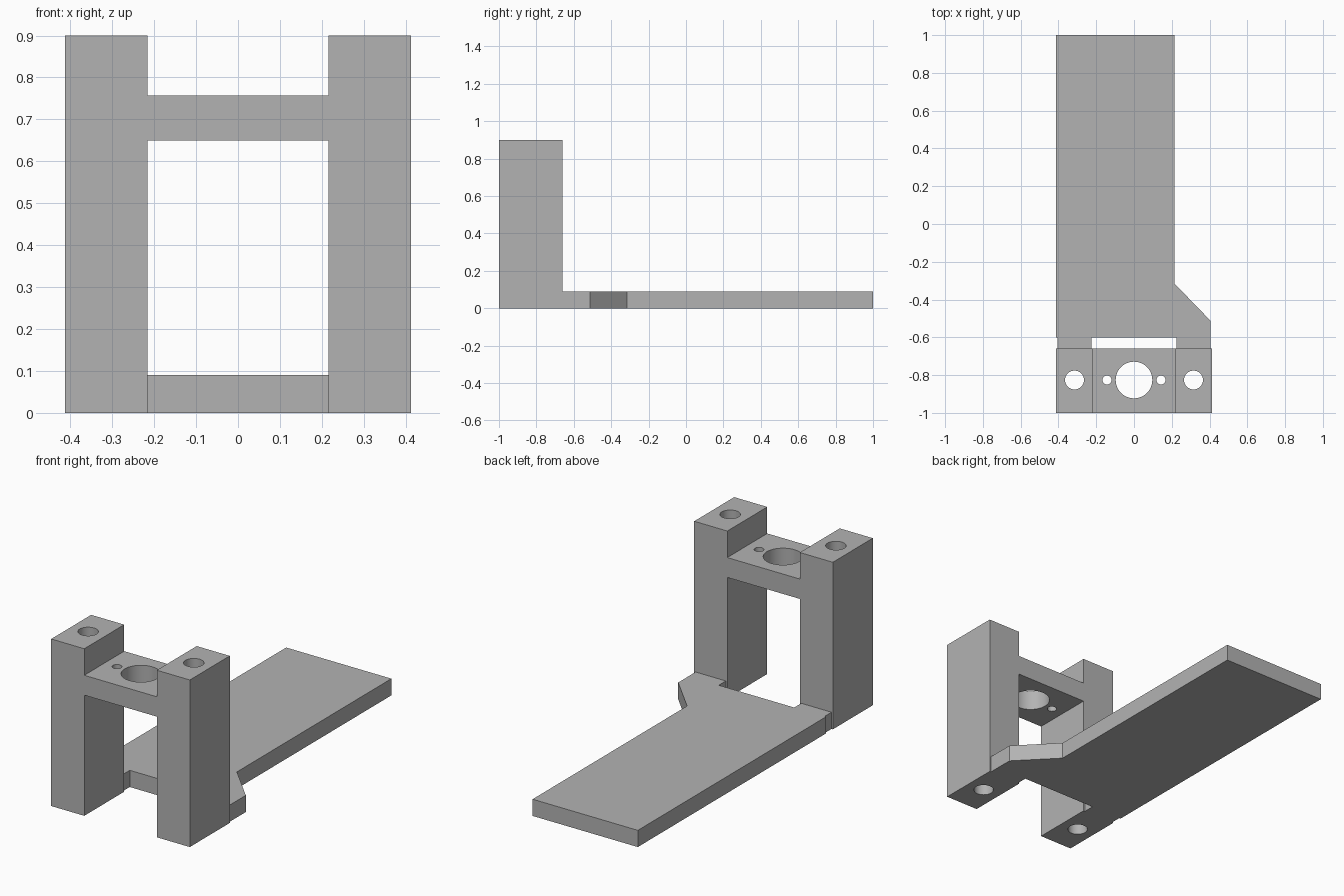
import bpy, bmesh
from mathutils import Vector

default = bpy.data.objects.get("Cube")
if default:
    bpy.data.objects.remove(default, do_unlink=True)

GREY = (0.45, 0.45, 0.45, 1.0)
grey = bpy.data.materials.new("plain grey")
grey.use_nodes = True
grey.diffuse_color = GREY
grey.node_tree.nodes["Principled BSDF"].inputs["Base Color"].default_value = GREY


def extrude_profile(name, points, direction):
    """Solid made from a closed planar outline pushed along a direction."""
    bm = bmesh.new()
    face = bm.faces.new([bm.verts.new(p) for p in points])
    grown = bmesh.ops.extrude_face_region(bm, geom=[face])
    moved = [g for g in grown["geom"] if isinstance(g, bmesh.types.BMVert)]
    bmesh.ops.translate(bm, verts=moved, vec=Vector(direction))
    bmesh.ops.recalc_face_normals(bm, faces=bm.faces[:])
    mesh = bpy.data.meshes.new(name)
    bm.to_mesh(mesh)
    bm.free()
    mesh.materials.append(grey)
    obj = bpy.data.objects.new(name, mesh)
    bpy.context.collection.objects.link(obj)
    return obj


def drill(target, x, y, radius):
    """Cut a vertical round hole right through the target."""
    bpy.ops.mesh.primitive_cylinder_add(vertices=48, radius=radius, depth=3, location=(x, y, 0.5))
    cutter = bpy.context.object
    cutter.name = "hole_cutter"
    cutter.data.materials.append(grey)
    cut = target.modifiers.new("hole", "BOOLEAN")
    cut.operation = "DIFFERENCE"
    cut.solver = "EXACT"
    cut.object = cutter
    bpy.context.view_layer.objects.active = target
    bpy.ops.object.modifier_apply(modifier=cut.name)
    bpy.data.objects.remove(cutter, do_unlink=True)


OUT, IN = 0.413, 0.216            # post faces
FRONT, BACK, TOP = -1.0, -0.66, 0.9
BAR_LOW, BAR_HIGH = 0.65, 0.757
PLATE = 0.09                      # base plate thickness

# Upright frame: two posts joined by a crossbar
half = [(IN, BAR_HIGH), (IN, TOP), (OUT, TOP), (OUT, 0), (IN, 0), (IN, BAR_LOW)]
outline = half + [(-x, z) for x, z in reversed(half)]
frame = extrude_profile("upright_frame", [(x, FRONT, z) for x, z in outline],
                        (0, BACK - FRONT, 0))

# Screw holes in posts, pin holes and main bore in crossbar
HOLE_Y = -0.826
for side in (-1, 1):
    drill(frame, side * 0.315, HOLE_Y, 0.05)
    drill(frame, side * 0.143, HOLE_Y, 0.024)
drill(frame, 0, HOLE_Y, 0.097)

# Base plate with a chamfered shoulder and two necks reaching the posts
NECK, GAP, NECK_END = 0.405, 0.225, -0.6
plate = [(-OUT, 1), (0.214, 1), (0.214, -0.315), (NECK, -0.512), (NECK, BACK), (GAP, BACK),
         (GAP, NECK_END), (-GAP, NECK_END), (-GAP, BACK), (-NECK, BACK),
         (-NECK, NECK_END), (-OUT, NECK_END)]
extrude_profile("base_plate", [(x, y, 0) for x, y in plate], (0, 0, PLATE))

# Soft hole walls with crisp edges
bpy.ops.object.select_all(action="DESELECT")
frame.select_set(True)
bpy.context.view_layer.objects.active = frame
bpy.ops.object.shade_smooth_by_angle()
